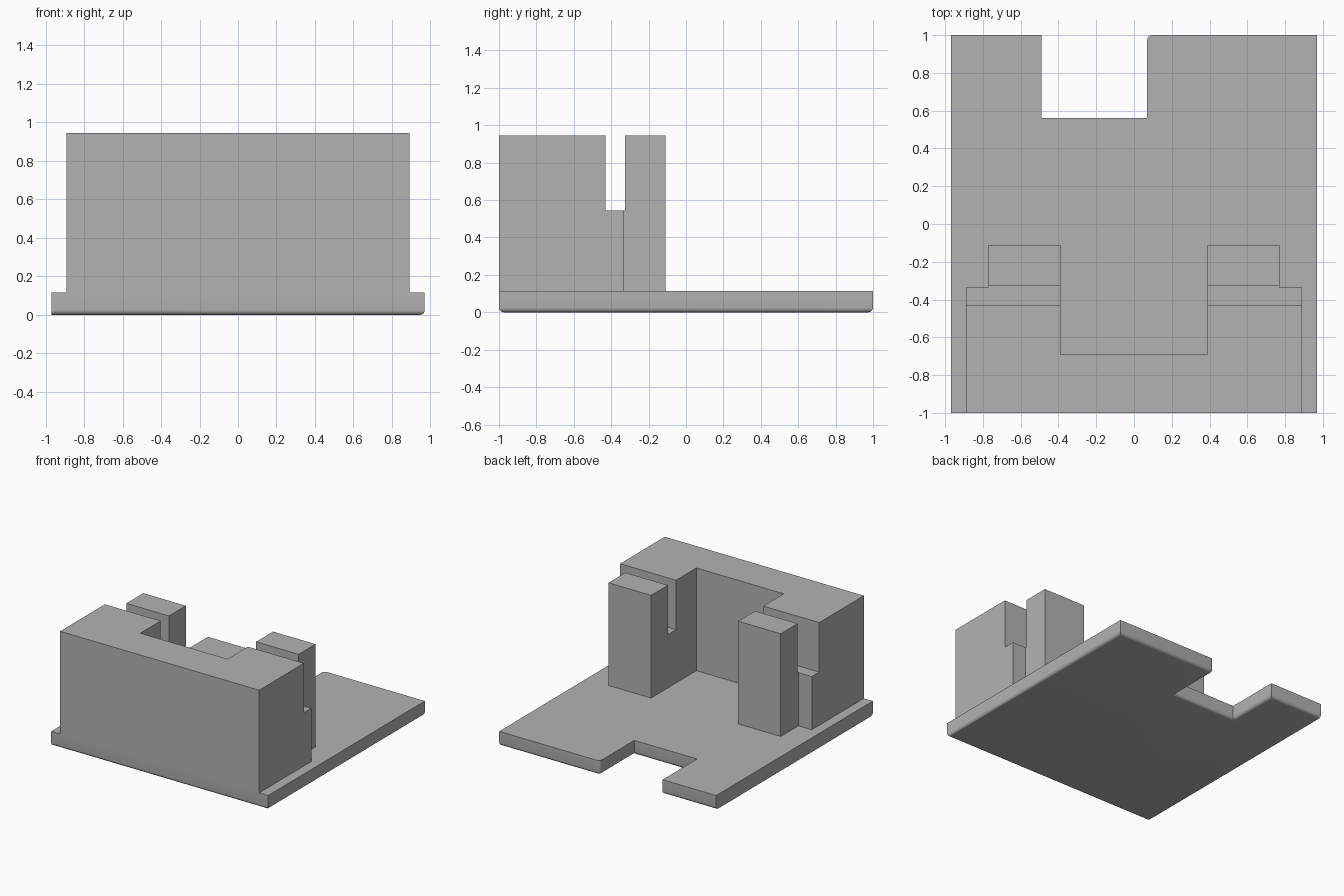
import bpy, bmesh, math

cube = bpy.data.objects.get("Cube")
if cube:
    bpy.data.objects.remove(cube, do_unlink=True)

grey = bpy.data.materials.new("plain grey")
grey.use_nodes = True
colour = (0.45, 0.45, 0.45, 1)
grey.diffuse_color = colour
grey.node_tree.nodes["Principled BSDF"].inputs["Base Color"].default_value = colour

BASE_TOP, TOP, SLOT_FLOOR = 0.115, 0.945, 0.545
HALF_W = 0.97


def prism(name, outline, z0, z1, bevel_rule=None, radius=0.025):
    """Extrude a plan outline upward and round the edges chosen by the rule."""
    bm = bmesh.new()
    face = bm.faces.new([bm.verts.new((x, y, z0)) for x, y in outline])
    ext = bmesh.ops.extrude_face_region(bm, geom=[face])
    for v in ext["geom"]:
        if isinstance(v, bmesh.types.BMVert):
            v.co.z = z1
    bmesh.ops.recalc_face_normals(bm, faces=bm.faces[:])
    if bevel_rule:
        edges = [e for e in bm.edges if bevel_rule(*[v.co for v in e.verts])]
        bmesh.ops.bevel(bm, geom=edges, offset=radius, segments=5,
                        profile=0.5, affect='EDGES')
    mesh = bpy.data.meshes.new(name)
    bm.to_mesh(mesh)
    bm.free()
    mesh.materials.append(grey)
    obj = bpy.data.objects.new(name, mesh)
    bpy.context.collection.objects.link(obj)
    return obj


def combine(target, other, operation):
    """Apply a boolean and discard the helper."""
    mod = target.modifiers.new("join", 'BOOLEAN')
    mod.object, mod.operation, mod.solver = other, operation, 'EXACT'
    bpy.ops.object.select_all(action='DESELECT')
    bpy.context.view_layer.objects.active = target
    target.select_set(True)
    bpy.ops.object.modifier_apply(modifier=mod.name)
    bpy.data.objects.remove(other, do_unlink=True)


# Base plate with a rear notch; lower edges rounded except along the -x side
def rounded(a, b):
    bottom = max(a.z, b.z) < 0.01 and max(a.x, b.x) > -HALF_W + 0.01
    notch_corner = all(abs(p.x - 0.07) < 0.01 and p.y > 0.99 for p in (a, b))
    return bottom or notch_corner


plate = prism("base_plate", [
    (-HALF_W, -1), (HALF_W, -1), (HALF_W, 1), (0.07, 1),
    (0.07, 0.56), (-0.49, 0.56), (-0.49, 1), (-HALF_W, 1)],
    0, BASE_TOP, rounded)

# U-shaped block with stepped arms, mirrored about x = 0
half = [(0.89, -1), (0.89, -0.335), (0.77, -0.335),
        (0.77, -0.11), (0.39, -0.11), (0.39, -0.69)]
block = prism("u_block", half + [(-x, y) for x, y in reversed(half)],
              BASE_TOP, TOP)

# Cross slot through both arms
slot = prism("slot_cutter", [(-1.2, -0.43), (1.2, -0.43),
                             (1.2, -0.325), (-1.2, -0.325)], SLOT_FLOOR, 1.3)
slot.hide_render = True
combine(block, slot, 'DIFFERENCE')

# One solid body
combine(plate, block, 'UNION')
plate.name = "slotted_bracket"
bpy.ops.object.shade_smooth_by_angle(angle=math.radians(30))
